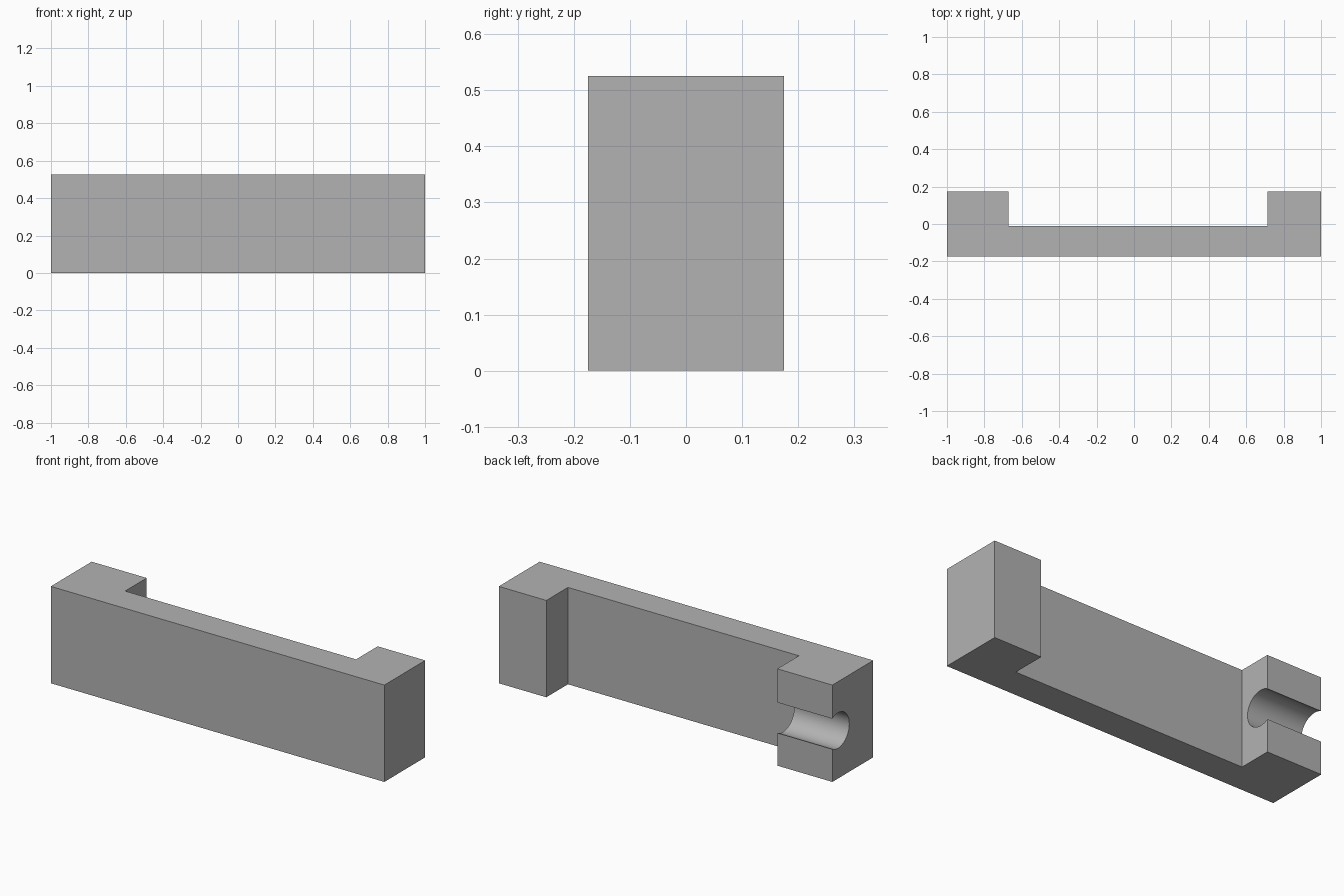
import bpy
import bmesh
import math
from mathutils import Matrix

default = bpy.data.objects.get("Cube")
if default:
    bpy.data.objects.remove(default, do_unlink=True)

HEIGHT = 0.525
FRONT, WALL, BACK = -0.175, -0.01, 0.175
GROOVE_Y, GROOVE_Z, GROOVE_R = 0.126, 0.26, 0.096

grey = bpy.data.materials.new("plain grey")
grey.use_nodes = True
colour = (0.45, 0.45, 0.45, 1)
grey.diffuse_color = colour
grey.node_tree.nodes["Principled BSDF"].inputs["Base Color"].default_value = colour


def add_object(name, bm):
    bmesh.ops.recalc_face_normals(bm, faces=bm.faces)
    mesh = bpy.data.meshes.new(name)
    bm.to_mesh(mesh)
    bm.free()
    mesh.materials.append(grey)
    obj = bpy.data.objects.new(name, mesh)
    bpy.context.collection.objects.link(obj)
    return obj


# Bracket body: U-shaped plan extruded upward
plan = [(-1, FRONT), (1, FRONT), (1, BACK), (0.715, BACK),
        (0.715, WALL), (-0.67, WALL), (-0.67, BACK), (-1, BACK)]
bm = bmesh.new()
base = bm.faces.new([bm.verts.new((x, y, 0)) for x, y in plan])
top = bmesh.ops.extrude_face_region(bm, geom=[base])["geom"]
bmesh.ops.translate(bm, vec=(0, 0, HEIGHT),
                    verts=[v for v in top if isinstance(v, bmesh.types.BMVert)])
bracket = add_object("bracket_body", bm)

# Round groove running through the wider end block, open at the back
bm = bmesh.new()
place = Matrix.Translation((-0.83, GROOVE_Y, GROOVE_Z)) @ Matrix.Rotation(math.pi / 2, 4, "Y")
bmesh.ops.create_cone(bm, cap_ends=True, segments=64, radius1=GROOVE_R,
                      radius2=GROOVE_R, depth=0.5, matrix=place)
cutter = add_object("groove_cutter", bm)
cutter.hide_render = True

cut = bracket.modifiers.new("groove", "BOOLEAN")
cut.operation = "DIFFERENCE"
cut.solver = "EXACT"
cut.object = cutter

# Bake the cut, drop the cutter, smooth only the groove
bpy.ops.object.select_all(action="DESELECT")
bracket.select_set(True)
bpy.context.view_layer.objects.active = bracket
bpy.ops.object.modifier_apply(modifier=cut.name)
bpy.data.objects.remove(cutter, do_unlink=True)
bpy.ops.object.shade_smooth_by_angle(angle=math.radians(30))
